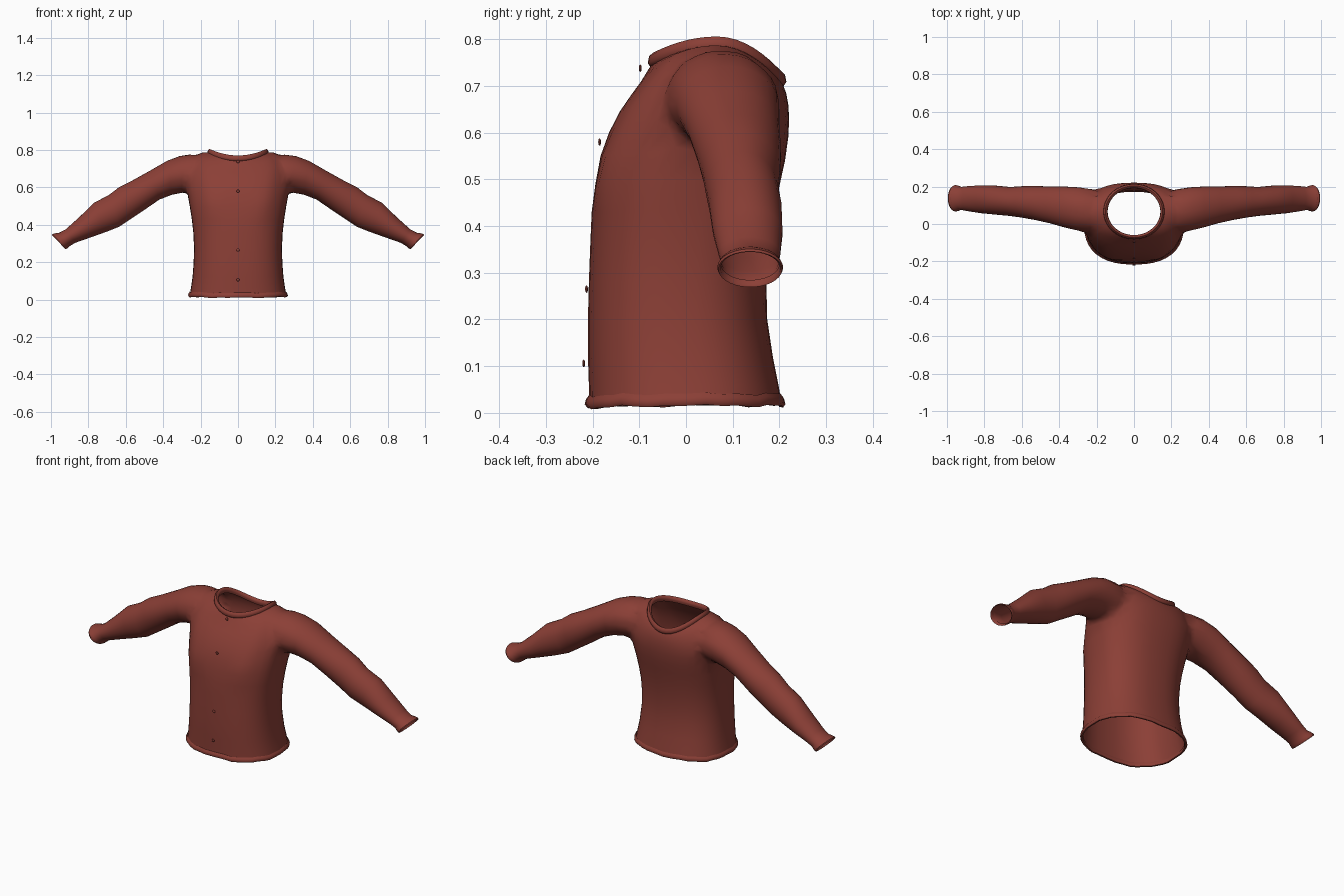
import bpy, bmesh, math
from mathutils import Vector

if "Cube" in bpy.data.objects:
    bpy.data.objects.remove(bpy.data.objects["Cube"])

N = 40
knit = bpy.data.materials.new("brick red knit")
knit.diffuse_color = (0.26, 0.05, 0.037, 1)
knit.use_nodes = True
knit.node_tree.nodes["Principled BSDF"].inputs["Base Color"].default_value = knit.diffuse_color


def spow(v, p):
    return math.copysign(abs(v) ** p, v)


def make(name, bm):
    bmesh.ops.recalc_face_normals(bm, faces=bm.faces[:])
    me = bpy.data.meshes.new(name)
    bm.to_mesh(me)
    bm.free()
    me.materials.append(knit)
    ob = bpy.data.objects.new(name, me)
    bpy.context.collection.objects.link(ob)
    return ob


def select(ob):
    bpy.ops.object.select_all(action='DESELECT')
    ob.select_set(True)
    bpy.context.view_layer.objects.active = ob


def smooth(ob, angle=60):
    select(ob)
    bpy.ops.object.shade_smooth_by_angle(angle=math.radians(angle))


def loft(name, rings, capped=False, closed=False):
    """Skin rings of points; returns the object and the cap centres."""
    bm = bmesh.new()
    vs = [[bm.verts.new(p) for p in r] for r in rings]
    pairs = list(zip(vs, vs[1:])) + ([(vs[-1], vs[0])] if closed else [])
    for a, b in pairs:
        for i in range(len(a)):
            j = (i + 1) % len(a)
            bm.faces.new((a[i], a[j], b[j], b[i]))
    tips = []
    if capped:
        for ring in (vs[0], vs[-1]):
            c = sum((v.co for v in ring), Vector()) / len(ring)
            tips.append(c)
            cv = bm.verts.new(c)
            for i in range(len(ring)):
                bm.faces.new((ring[i], ring[(i + 1) % len(ring)], cv))
    return make(name, bm), tips


def body_ring(hw, zs, yf, zf, yb, zb, p=0.82):
    pts = []
    for k in range(N):
        t = 2 * math.pi * k / N
        c, s = math.cos(t), math.sin(t)
        x, m = hw * spow(c, p), spow(s, p)
        y = (yf + yb) / 2 + (yb - yf) / 2 * m
        z = zs + ((zb if s > 0 else zf) - zs) * s * s
        # gentle bust fullness on the front
        if s < 0:
            y -= 0.012 * math.exp(-((abs(x) - .14) ** 2 + (z - .51) ** 2) / .003)
        pts.append(Vector((x, y, z)))
    return pts


# Body: half width, side z, front y, front z, back y, back z
HEM = (.258, .025, -.208, .02, .204, .025)
NECK = (.152, .787, -.07, .752, .203, .712, 1.0)
body_rows = [
    HEM,
    (.252, .06, -.208, .06, .198, .06),
    (.243, .12, -.21, .12, .186, .12),
    (.237, .20, -.21, .20, .174, .20),
    (.235, .28, -.208, .28, .172, .28),
    (.239, .36, -.205, .36, .178, .36),
    (.247, .43, -.202, .43, .189, .43),
    (.258, .50, -.194, .49, .201, .49),
    (.270, .56, -.183, .55, .212, .54),
    (.276, .62, -.165, .60, .219, .59),
    (.272, .68, -.142, .645, .221, .63),
    (.258, .735, -.118, .68, .219, .66, .9),
    (.225, .775, -.096, .71, .215, .683, .95),
    (.188, .787, -.082, .733, .209, .70, 1.0),
    NECK,
]
body, tips = loft("knitted_body", [body_ring(*r) for r in body_rows], capped=True)

# Sleeves: top x,z / bottom x,z / front y, back y
sleeve_rows = [
    (.18, .74, .18, .62, .02, .17),
    (.25, .785, .24, .575, -.045, .198),
    (.30, .787, .285, .575, -.042, .203),
    (.38, .742, .35, .57, -.02, .20),
    (.47, .69, .42, .535, .003, .20),
    (.56, .64, .50, .48, .022, .204),
    (.635, .602, .575, .43, .035, .202),
    (.69, .56, .635, .39, .043, .198),
    (.77, .518, .705, .362, .05, .205),
    (.85, .44, .79, .332, .058, .207),
    (.92, .377, .87, .304, .07, .202),
    (.955, .358, .897, .288, .076, .198),
    (.972, .356, .905, .28, .071, .204),
    (.992, .351, .916, .272, .067, .208),
]


def sleeve_ring(side, tx, tz, bx, bz, yf, yb):
    top, bot = Vector((tx * side, 0, tz)), Vector((bx * side, 0, bz))
    mid, half = (top + bot) / 2, (top - bot) / 2
    pts = []
    for k in range(32):
        t = 2 * math.pi * (k + .37) / 32
        p = mid + half * math.cos(t)
        p.y = (yf + yb) / 2 + (yb - yf) / 2 * math.sin(t)
        pts.append(p)
    return pts


# Join both sleeves to the body
for side, word in ((1, "left"), (-1, "right")):
    rings = [sleeve_ring(side, *r) for r in sleeve_rows]
    sleeve, ends = loft(word + "_sleeve", rings, capped=True)
    tips.append(ends[1])
    select(body)
    mod = body.modifiers.new("join", 'BOOLEAN')
    mod.operation, mod.solver, mod.object = 'UNION', 'EXACT', sleeve
    bpy.ops.object.modifier_apply(modifier=mod.name)
    bpy.data.objects.remove(sleeve, do_unlink=True)
    # Rolled cuff edge, turned back inside the sleeve
    axis = Vector((.73 * side, 0, -.68))
    last = rings[-1]
    c = sum(last, Vector()) / len(last)
    turn = [[c + (p - c) * s + axis * d for p in last]
            for s, d in ((1, 0), (.97, .006), (.91, .004), (.89, -.012))]
    smooth(loft(word + "_cuff_edge", turn)[0])

# Open the neck, hem and cuffs, then soften the armholes
bm = bmesh.new()
bm.from_mesh(body.data)
caps = [v for v in bm.verts if any((v.co - t).length < 1e-3 for t in tips)]
bmesh.ops.delete(bm, geom=caps, context='VERTS')
bmesh.ops.remove_doubles(bm, verts=bm.verts[:], dist=.006)
bmesh.ops.triangulate(bm, faces=[f for f in bm.faces if len(f.verts) > 4])
soft = [v for v in bm.verts if .2 < abs(v.co.x) < .36 and v.co.z > .5]
for _ in range(4):
    bmesh.ops.smooth_vert(bm, verts=soft, factor=.5,
                          use_axis_x=True, use_axis_y=True, use_axis_z=True)
bm.to_mesh(body.data)
bm.free()
smooth(body, 80)


def band(name, row, section, wave=0.0):
    """Sweep a small section of (outward, up) offsets round a body ring."""
    base = body_ring(*row)
    c = sum(base, Vector()) / N
    rings = []
    for o, u in section:
        ring = []
        for k, p in enumerate(base):
            d = Vector((p.x - c.x, p.y - c.y, 0)).normalized()
            w = wave * (math.sin(k * 1.1) + math.sin(k * 2.3))
            ring.append(p + d * o + Vector((0, 0, u + w)))
        rings.append(ring)
    smooth(loft(name, rings, closed=True)[0])


# Folded hem and collar
band("hem_band", HEM, [(0, .016), (.006, .008), (.009, -.003), (.004, -.01),
                       (-.004, -.009), (-.006, .004)], .0018)
band("collar_band", NECK, [(.006, -.012), (.012, -.003), (.009, .012), (.001, .019),
                           (-.008, .014), (-.011, .002), (-.006, -.012)])

# Buttons down the front
for i, (y, z) in enumerate([(-.098, .738), (-.185, .58), (-.213, .265), (-.219, .106)]):
    bm = bmesh.new()
    bmesh.ops.create_uvsphere(bm, u_segments=16, v_segments=8, radius=1)
    bmesh.ops.scale(bm, vec=(.008, .003, .008), verts=bm.verts[:])
    bmesh.ops.translate(bm, vec=(0, y, z), verts=bm.verts[:])
    smooth(make("button_%d" % (i + 1), bm))
